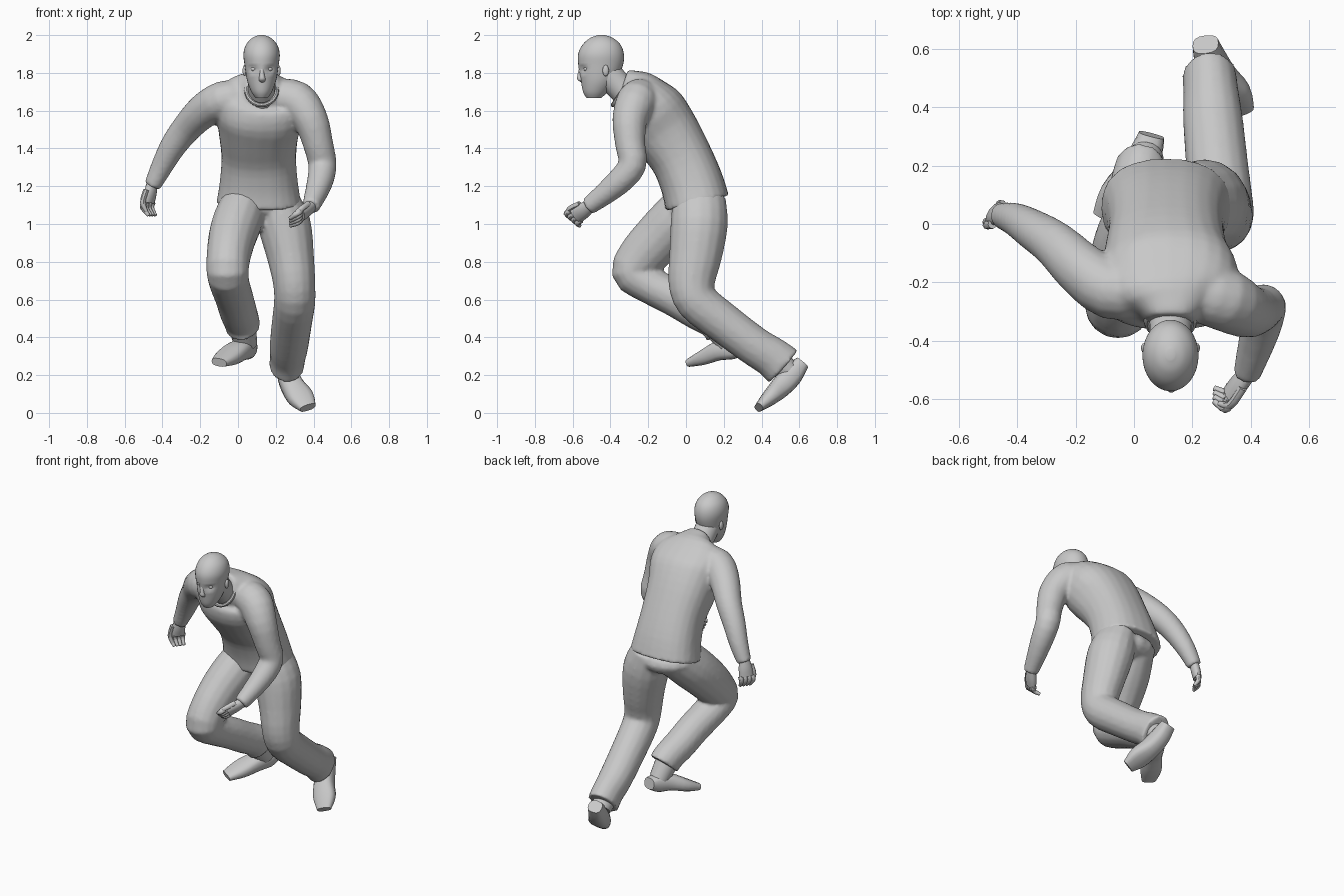
import bpy, bmesh, math
from mathutils import Vector, Matrix

cube = bpy.data.objects.get("Cube")
if cube:
    bpy.data.objects.remove(cube, do_unlink=True)

grey = bpy.data.materials.new("plain grey")
grey.use_nodes = True
COLOUR = (0.58, 0.58, 0.58, 1)
grey.diffuse_color = COLOUR
grey.node_tree.nodes["Principled BSDF"].inputs["Base Color"].default_value = COLOUR


def finish(name, bm):
    bmesh.ops.recalc_face_normals(bm, faces=bm.faces)
    mesh = bpy.data.meshes.new(name)
    bm.to_mesh(mesh)
    bm.free()
    mesh.materials.append(grey)
    for p in mesh.polygons:
        p.use_smooth = True
    mesh.set_sharp_from_angle(angle=math.radians(45))
    obj = bpy.data.objects.new(name, mesh)
    bpy.context.collection.objects.link(obj)
    return obj


def spline(rows, steps):
    """Catmull-Rom interpolation through rows of ring values."""
    rows = [Vector(r) for r in rows]
    out = []
    for i in range(len(rows) - 1):
        b, c = rows[i], rows[i + 1]
        a = rows[max(i - 1, 0)]
        d = rows[min(i + 2, len(rows) - 1)]
        for s in range(steps):
            t = s / steps
            out.append(b + (c - a) * (t / 2) + (a * 2 - b * 5 + c * 4 - d) * (t * t / 2)
                       + (b * 3 - a - c * 3 + d) * (t ** 3 / 2))
    return out + [rows[-1]]


def loft(name, rings, side=(1, 0, 0), axis=None, sides=16, steps=3, square=1.0):
    """Skin rings of (x, y, z, half width, half depth) along a smooth path."""
    rows = spline(rings, steps)
    pts = [Vector(r[:3]) for r in rows]
    bm = bmesh.new()
    loops = []
    for i, r in enumerate(rows):
        t = Vector(axis) if axis else pts[min(i + 1, len(pts) - 1)] - pts[max(i - 1, 0)]
        t.normalize()
        u = Vector(side)
        u = (u - t * u.dot(t)).normalized()
        v = t.cross(u)
        loop = []
        for k in range(sides):
            ang = math.tau * k / sides
            c, s = math.cos(ang), math.sin(ang)
            c = math.copysign(abs(c) ** square, c)
            s = math.copysign(abs(s) ** square, s)
            loop.append(bm.verts.new(pts[i] + u * c * r[3] + v * s * r[4]))
        loops.append(loop)
    for a, b in zip(loops, loops[1:]):
        for k in range(sides):
            j = (k + 1) % sides
            bm.faces.new((a[k], a[j], b[j], b[k]))
    bm.faces.new(loops[0][::-1])
    bm.faces.new(loops[-1])
    return finish(name, bm)


def tube(name, rings, **options):
    """Round loft from rings of (x, y, z, radius)."""
    return loft(name, [r + (r[3],) for r in rings], **options)


def ball(name, centre, size):
    bm = bmesh.new()
    bmesh.ops.create_uvsphere(bm, u_segments=14, v_segments=8, radius=1,
                              matrix=Matrix.Translation(centre) @ Matrix.Diagonal((*size, 1)))
    return finish(name, bm)


def fuse(name, parts):
    """Merge overlapping parts into one softly blended garment."""
    bm = bmesh.new()
    for part in parts:
        bm.from_mesh(part.data)
        bpy.data.objects.remove(part, do_unlink=True)
    obj = finish(name, bm)
    remesh = obj.modifiers.new("blend", "REMESH")
    remesh.mode = "VOXEL"
    remesh.voxel_size = 0.011
    remesh.use_smooth_shade = True
    smooth = obj.modifiers.new("soften", "SMOOTH")
    smooth.factor = 0.5
    smooth.iterations = 6


# Sweater: torso leaning forward, with both sleeves
torso = loft("torso", [
    (.11, .06, 1.11, .225, .172), (.11, .03, 1.22, .207, .167),
    (.11, -.03, 1.36, .198, .165), (.11, -.12, 1.5, .215, .182),
    (.12, -.195, 1.6, .24, .185), (.12, -.255, 1.685, .22, .14),
    (.125, -.295, 1.715, .13, .105), (.125, -.335, 1.73, .08, .09)],
    sides=24, square=.85)
left_sleeve = tube("left_sleeve", [
    (.2, -.225, 1.67, .1), (.31, -.26, 1.65, .108), (.385, -.298, 1.55, .093),
    (.425, -.295, 1.42, .08), (.447, -.285, 1.31, .075), (.43, -.37, 1.21, .068),
    (.385, -.52, 1.09, .047)], side=(0, 1, .3))
right_sleeve = tube("right_sleeve", [
    (.02, -.22, 1.66, .1), (-.08, -.225, 1.655, .102), (-.18, -.155, 1.6, .093),
    (-.27, -.07, 1.51, .08), (-.345, -.02, 1.41, .07), (-.405, .015, 1.3, .058),
    (-.455, .03, 1.2, .045)], side=(0, 1, 0))
fuse("sweater", [torso, left_sleeve, right_sleeve])

# Trousers: seat and both legs
seat = ball("seat", (.11, .065, 1.09), (.19, .15, .085))
left_leg = loft("left_leg", [
    (.2, .07, 1.14, .115, .14), (.245, .07, 1, .14, .152), (.278, .05, .83, .125, .14),
    (.297, .03, .69, .112, .124), (.3, .06, .59, .11, .113), (.285, .2, .475, .107, .108),
    (.27, .36, .355, .103, .105), (.263, .455, .295, .095, .108), (.257, .515, .245, .093, .116)])
right_leg = loft("right_leg", [
    (.04, .05, 1.12, .12, .14), (0, -.05, 1.02, .132, .142), (-.03, -.14, .93, .127, .137),
    (-.05, -.237, .825, .117, .127), (-.055, -.287, .745, .112, .108),
    (-.045, -.21, .685, .107, .098), (-.02, -.06, .61, .102, .1),
    (0, .06, .54, .1, .1), (.018, .155, .49, .095, .1), (.028, .195, .45, .092, .11)])
fuse("trousers", [seat, left_leg, right_leg])

# Shoes and ankles
loft("left_shoe", [
    (.245, .615, .265, .045, .04), (.262, .56, .2, .055, .058), (.292, .5, .135, .062, .056),
    (.335, .44, .078, .07, .042), (.37, .385, .028, .045, .022)], square=.75)
tube("left_ankle", [(.258, .47, .28, .075), (.255, .54, .22, .062)])
loft("right_shoe", [
    (.06, .305, .35, .045, .035), (.043, .25, .34, .055, .055), (.005, .175, .33, .062, .052),
    (-.055, .095, .295, .066, .04), (-.1, .02, .267, .045, .022)], square=.75)
tube("right_ankle", [(.02, .15, .48, .075), (.04, .23, .36, .062)])


# Hands: flat palm, four curled fingers and a thumb
def hand(name, wrist, knuckle, tip, across, thumb_side):
    w, k, t = Vector(wrist), Vector(knuckle), Vector(tip)
    a = Vector(across).normalized()
    loft(name + "_palm", [(*w, .034, .028), (*w.lerp(k, .5), .044, .03), (*k, .046, .026)],
         side=a, sides=12)
    for i in range(4):
        off = a * (i - 1.5) * .025
        mid = k + (k - w) * .3
        tube(f"{name}_finger_{i + 1}",
             [(*(k + off), .017), (*(mid + off), .015), (*(t + off * .8), .01)],
             side=a, sides=8)
    edge = a * .04 * thumb_side
    tube(name + "_thumb", [(*(w.lerp(k, .3) + edge), .016), (*(k + edge * 1.2), .015),
                           (*(k.lerp(t, .7) + edge), .009)], side=a, sides=8)


hand("left_hand", (.39, -.51, 1.095), (.33, -.583, 1.045), (.275, -.585, 1.01), (0, .75, -.65), -1)
hand("right_hand", (-.455, .03, 1.21), (-.475, .035, 1.115), (-.455, .025, 1.045), (.6, .8, 0), -1)

# Neck and collar
tube("neck", [(.125, -.29, 1.66, .075), (.125, -.35, 1.725, .073), (.125, -.42, 1.8, .075)])
collar = []
for i in range(25):
    ang = math.tau * i / 24
    c, s = math.cos(ang), math.sin(ang)
    collar.append((.125 + .08 * c, -.333 + .053 * s, 1.708 + .078 * s, .012))
tube("collar", collar, side=(0, -.8, .6), sides=8, steps=1)

# Head with sunken eye sockets
head = loft("head", [
    (.125, -.487, 1.668, .032, .04), (.125, -.48, 1.7, .054, .065),
    (.125, -.462, 1.76, .077, .095), (.125, -.452, 1.84, .09, .118),
    (.125, -.45, 1.9, .096, .121), (.125, -.447, 1.95, .082, .1),
    (.125, -.447, 1.985, .05, .06), (.125, -.447, 2, .014, .018)],
    axis=(0, 0, 1), sides=32, steps=5)
for v in head.data.vertices:
    for x in (.082, .168):
        gap = math.hypot((v.co.x - x) / .028, (v.co.z - 1.82) / .02)
        if v.co.y < -.5 and gap < 1:
            v.co.y += .022 * (1 - gap * gap)

# Facial features and ears
loft("nose", [(.125, -.555, 1.83, .01, .01), (.127, -.562, 1.79, .013, .013),
              (.128, -.56, 1.765, .018, .016), (.127, -.546, 1.75, .012, .01)],
     axis=(0, 0, 1), sides=10)
ball("lips", (.125, -.536, 1.722), (.028, .012, .009))
for name, s in (("left", 1), ("right", -1)):
    ball(name + "_eye", (.125 + .043 * s, -.53, 1.82), (.014, .012, .011))
    ball(name + "_ear", (.125 + .09 * s, -.425, 1.812), (.011, .017, .03))
